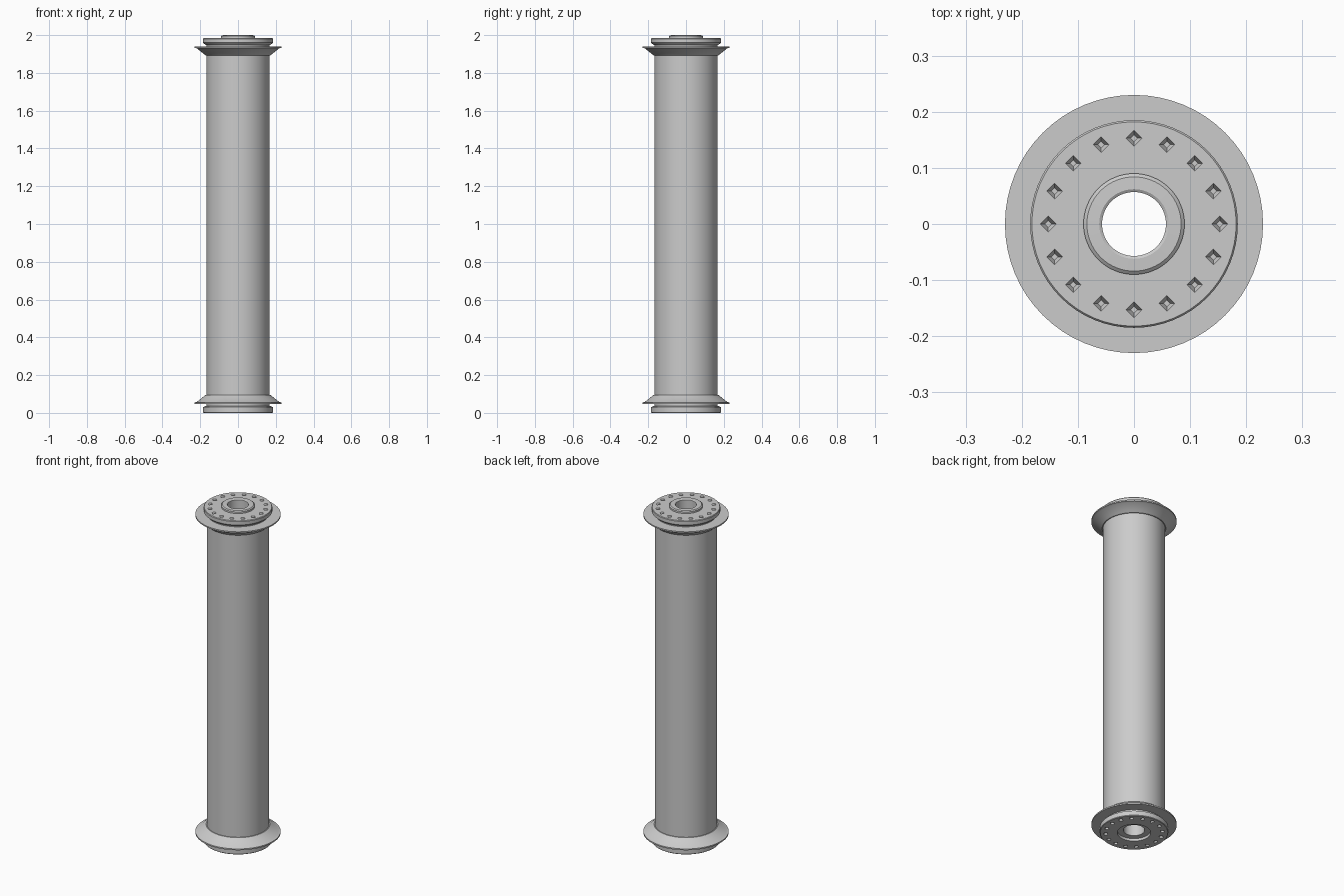
import bpy, bmesh, math
from mathutils import Matrix, Vector

if "Cube" in bpy.data.objects:
    bpy.data.objects.remove(bpy.data.objects["Cube"], do_unlink=True)

metal = bpy.data.materials.new("plain_grey")
metal.use_nodes = True
grey = (0.6, 0.6, 0.6, 1)
metal.diffuse_color = grey
metal.node_tree.nodes["Principled BSDF"].inputs["Base Color"].default_value = grey

BORE, TUBE, BOSS = 0.057, 0.167, 0.09
SIDES, BOLTS, BOLT_CIRCLE = 64, 16, 0.153


def finish(name, bm):
    bmesh.ops.recalc_face_normals(bm, faces=bm.faces)
    mesh = bpy.data.meshes.new(name)
    bm.to_mesh(mesh)
    bm.free()
    mesh.materials.append(metal)
    obj = bpy.data.objects.new(name, mesh)
    bpy.context.collection.objects.link(obj)
    return obj


def activate(obj):
    bpy.ops.object.select_all(action="DESELECT")
    obj.select_set(True)
    bpy.context.view_layer.objects.active = obj


def smooth(obj):
    activate(obj)
    bpy.ops.object.shade_smooth_by_angle(angle=math.radians(25))


def lathe(name, profile):
    """Turn a closed (radius, height) outline around the z axis."""
    bm = bmesh.new()
    rings = []
    for i in range(SIDES):
        a = math.tau * i / SIDES
        rings.append([bm.verts.new((r * math.cos(a), r * math.sin(a), z)) for r, z in profile])
    n = len(profile)
    for i in range(SIDES):
        here, there = rings[i], rings[(i + 1) % SIDES]
        for j in range(n):
            k = (j + 1) % n
            bm.faces.new((here[j], there[j], there[k], here[k]))
    return finish(name, bm)


def drill_bolt_holes(cap, z, up):
    """Cut a circle of tapered square sockets into the cap face."""
    bm = bmesh.new()
    for i in range(BOLTS):
        a = math.tau * i / BOLTS
        place = Vector((BOLT_CIRCLE * math.cos(a), BOLT_CIRCLE * math.sin(a), z))
        flip = Matrix.Rotation(0 if up else math.pi, 4, "X")
        bmesh.ops.create_cone(bm, cap_ends=True, segments=4, radius1=0.006, radius2=0.022,
                              depth=0.03, matrix=Matrix.Translation(place) @ flip)
    cutter = finish("bolt_cutter", bm)
    cutter.hide_render = True
    mod = cap.modifiers.new("bolt_holes", "BOOLEAN")
    mod.operation = "DIFFERENCE"
    mod.solver = "EXACT"
    mod.object = cutter
    activate(cap)
    bpy.ops.object.modifier_apply(modifier=mod.name)
    bpy.data.objects.remove(cutter, do_unlink=True)


# Long pipe body
smooth(lathe("pipe_body", [(BORE, 0.03), (TUBE, 0.03), (TUBE, 1.955), (BORE, 1.955)]))

# Flared flanges, one at each end
flange = [(0.15, 0.095), (0.172, 0.095), (0.218, 0.058), (0.23, 0.055),
          (0.23, 0.047), (0.15, 0.047)]
smooth(lathe("bottom_flange", flange))
smooth(lathe("top_flange", [(r, 1.988 - z) for r, z in flange]))

# Top cap with a raised collar around the bore
top_cap = lathe("top_cap", [(BORE, 1.955), (0.172, 1.948), (0.185, 1.96), (0.185, 1.98),
                            (0.182, 1.984), (BOSS, 1.984), (BOSS, 1.994),
                            (0.084, 1.999), (0.062, 2.0), (BORE, 1.997)])
drill_bolt_holes(top_cap, 1.984, True)
smooth(top_cap)

# Bottom cap with a matching socket around the bore
bottom_cap = lathe("bottom_cap", [(BORE, 0.03), (0.172, 0.037), (0.185, 0.03), (0.185, 0.003),
                                  (0.182, 0.0), (BOSS, 0.0), (BOSS, 0.015), (BORE, 0.015)])
drill_bolt_holes(bottom_cap, 0.0, False)
smooth(bottom_cap)
